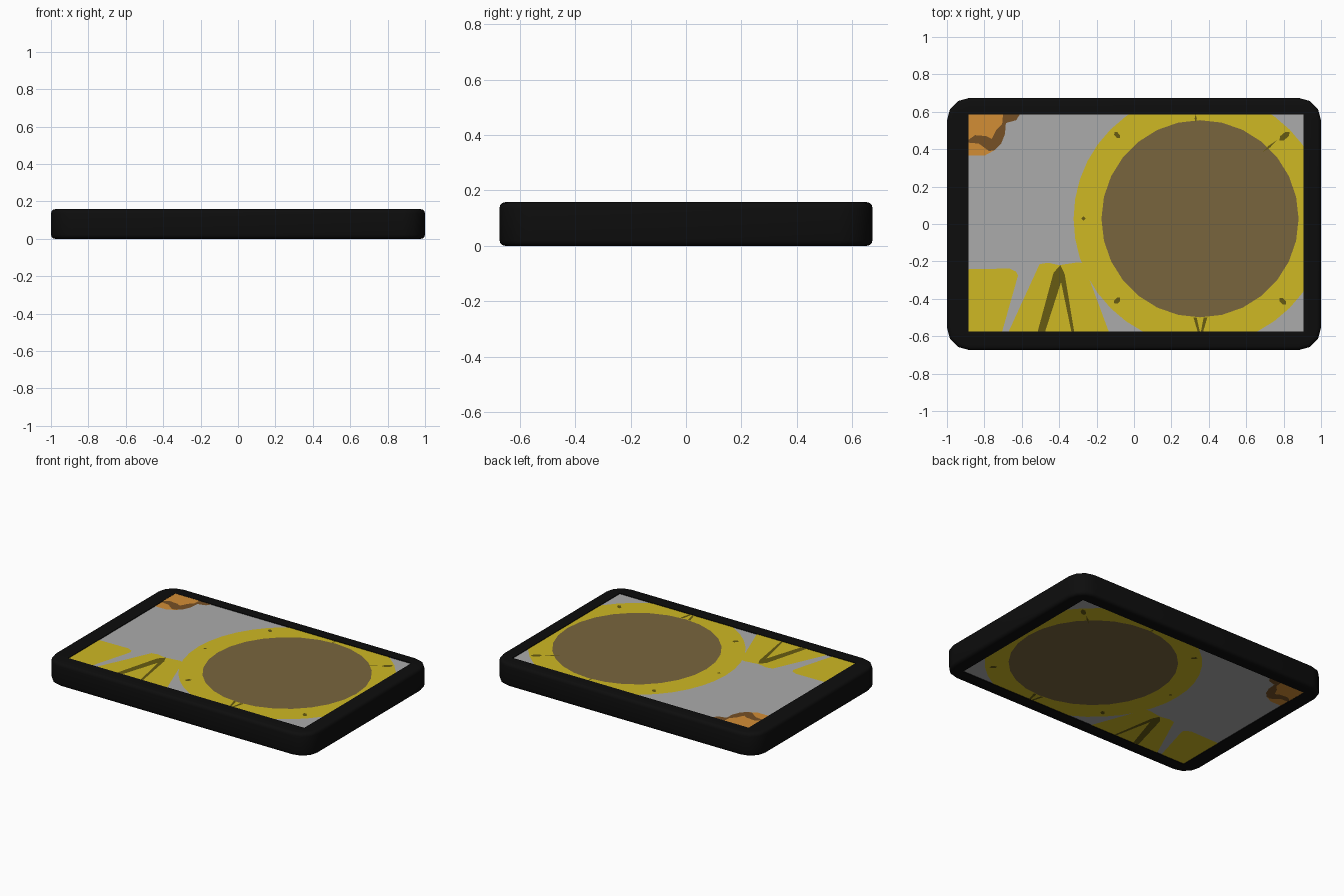
import bpy, bmesh, math

if "Cube" in bpy.data.objects:
    bpy.data.objects.remove(bpy.data.objects["Cube"])

H = 0.158                                  # slab height
X0, X1, Y0, Y1 = -0.885, 0.905, -0.575, 0.586   # picture window


def material(name, rgb):
    m = bpy.data.materials.new(name)
    m.diffuse_color = (*rgb, 1)
    m.use_nodes = True
    m.node_tree.nodes["Principled BSDF"].inputs["Base Color"].default_value = m.diffuse_color
    return m


BLACK = material("black", (0.004, 0.004, 0.004))
ART = [material("grey", (0.41, 0.41, 0.41)),
       material("yellow", (0.62, 0.48, 0.017)),
       material("brown", (0.19, 0.13, 0.048)),
       material("orange", (0.65, 0.27, 0.036)),
       material("dark brown", (0.18, 0.08, 0.018)),
       material("olive", (0.135, 0.104, 0.006))]
GREY, YELLOW, BROWN, ORANGE, DARK, OLIVE = range(6)


def finish(bm, name, mats):
    me = bpy.data.meshes.new(name)
    bm.to_mesh(me)
    bm.free()
    for m in mats:
        me.materials.append(m)
    ob = bpy.data.objects.new(name, me)
    bpy.context.collection.objects.link(ob)
    return ob


# frame: rounded outline swept through a soft edge profile, with a window
SEG, R, B = 3, 0.12, 0.022


def outline(inset):
    pts = []
    for k, (sx, sy) in enumerate([(1, 1), (-1, 1), (-1, -1), (1, -1)]):
        for j in range(SEG + 1):
            a = math.pi / 2 * (k + j / SEG)
            pts.append((sx * (1 - R) + (R - inset) * math.cos(a),
                        sy * (0.674 - R) + (R - inset) * math.sin(a)))
    return pts


bm = bmesh.new()
arc = [(B * (1 - math.sin(t)), B * (1 - math.cos(t)))
       for t in (i * math.pi / 6 for i in range(4))]
profile = arc + [(d, H - z) for d, z in reversed(arc)]
rings = [[bm.verts.new((x, y, z)) for x, y in outline(d)] for d, z in profile]
n = len(rings[0])
for lo, hi in zip(rings, rings[1:]):
    for i in range(n):
        j = (i + 1) % n
        bm.faces.new((lo[i], lo[j], hi[j], hi[i]))
window = [(X1, Y1), (X0, Y1), (X0, Y0), (X1, Y0)]
inner = [[bm.verts.new((x, y, z)) for x, y in window] for z in (0, H)]
for ring, inn in ((rings[0], inner[0]), (rings[-1], inner[1])):
    for i in range(n):
        j = (i + 1) % n
        c, e = i // (SEG + 1), j // (SEG + 1)
        vs = [ring[i], ring[j], inn[e]]
        if c != e:
            vs.append(inn[c])
        bm.faces.new(vs)
for i in range(4):
    j = (i + 1) % 4
    bm.faces.new((inner[0][i], inner[0][j], inner[1][j], inner[1][i]))
bmesh.ops.recalc_face_normals(bm, faces=bm.faces[:])
frame = finish(bm, "frame", [BLACK])
bpy.context.view_layer.objects.active = frame
frame.select_set(True)
bpy.ops.object.shade_smooth_by_angle(angle=math.radians(35))


# picture shapes: (layer, colour, outline)
def disc(x, y, r, k, ry=None, turn=0):
    out = []
    for i in range(k):
        a = math.tau * i / k
        u, v = r * math.cos(a), (ry or r) * math.sin(a)
        out.append((x + u * math.cos(turn) - v * math.sin(turn),
                    y + u * math.sin(turn) + v * math.cos(turn)))
    return out


CX, CY = 0.353, 0.028
shapes = [
    (0, GREY, window),
    # big round flower
    (1, YELLOW, disc(CX, CY, 0.676, 40)),
    (2, BROWN, disc(CX, CY, 0.527, 28)),
    # petals in the lower left
    (1, YELLOW, [(X0, -0.242), (X0, Y0), (-0.705, Y0), (-0.62, -0.275),
                 (-0.63, -0.255), (-0.665, -0.238)]),
    (2, YELLOW, [(-0.67, Y0), (-0.135, Y0), (-0.215, -0.36), (-0.27, -0.21),
                 (-0.30, -0.205), (-0.40, -0.22), (-0.46, -0.207),
                 (-0.505, -0.215)]),
    # V shaped crease
    (3, OLIVE, [(-0.393, -0.22), (-0.43, -0.26), (-0.515, Y0), (-0.475, Y0),
                (-0.39, -0.31)]),
    (3, OLIVE, [(-0.393, -0.22), (-0.39, -0.31), (-0.335, Y0), (-0.32, Y0),
                (-0.37, -0.27)]),
    # corner flower
    (1, ORANGE, [(X0, Y1), (X0, 0.365), (-0.80, 0.365), (-0.745, 0.395),
                 (-0.715, 0.43), (-0.70, 0.50), (-0.72, Y1)]),
    (2, DARK, [(X0, Y1), (X0, 0.435), (-0.83, 0.43), (-0.775, 0.39),
               (-0.745, 0.395), (-0.71, 0.43), (-0.69, 0.48), (-0.685, 0.54),
               (-0.63, 0.555), (-0.61, Y1)]),
    (3, ORANGE, [(X0, Y1), (X0, 0.45), (-0.85, 0.475), (-0.79, 0.47),
                 (-0.76, 0.455), (-0.735, 0.505), (-0.705, 0.535),
                 (-0.70, Y1)]),
    # small creases around the big flower
    (3, OLIVE, disc(-0.09, 0.475, 0.022, 6, 0.013, -0.8)),
    (3, OLIVE, disc(-0.27, 0.03, 0.012, 4)),
    (3, OLIVE, disc(-0.09, -0.41, 0.022, 6, 0.014, 0.8)),
    (3, OLIVE, disc(0.795, -0.412, 0.024, 6, 0.014, -0.8)),
    (3, OLIVE, disc(0.805, 0.47, 0.036, 6, 0.017, 0.7)),
    (3, OLIVE, disc(0.725, 0.415, 0.05, 4, 0.006, 0.7)),
    (3, OLIVE, disc(0.33, 0.565, 0.006, 4, 0.02)),
    (3, OLIVE, [(0.318, -0.50), (0.34, Y0), (0.352, Y0), (0.335, -0.50)]),
    (3, OLIVE, [(0.372, -0.50), (0.358, Y0), (0.370, Y0), (0.392, -0.50)]),
]


# the same picture shows on the top and on the underside
def picture(name, side):
    bm = bmesh.new()
    for layer, colour, pts in shapes:
        z = H - 0.005 + 0.0012 * layer
        z = z if side > 0 else H - z
        f = bm.faces.new([bm.verts.new((x, y, z)) for x, y in pts])
        f.material_index = colour
        f.normal_update()
        if f.normal.z * side < 0:
            f.normal_flip()
    for co, no in (((X0, 0, 0), (-1, 0, 0)), ((X1, 0, 0), (1, 0, 0)),
                   ((0, Y0, 0), (0, -1, 0)), ((0, Y1, 0), (0, 1, 0))):
        bmesh.ops.bisect_plane(bm, geom=bm.verts[:] + bm.edges[:] + bm.faces[:],
                               dist=1e-5, plane_co=co, plane_no=no,
                               clear_outer=True)
    finish(bm, name, ART)


picture("picture_top", 1)
picture("picture_underside", -1)
